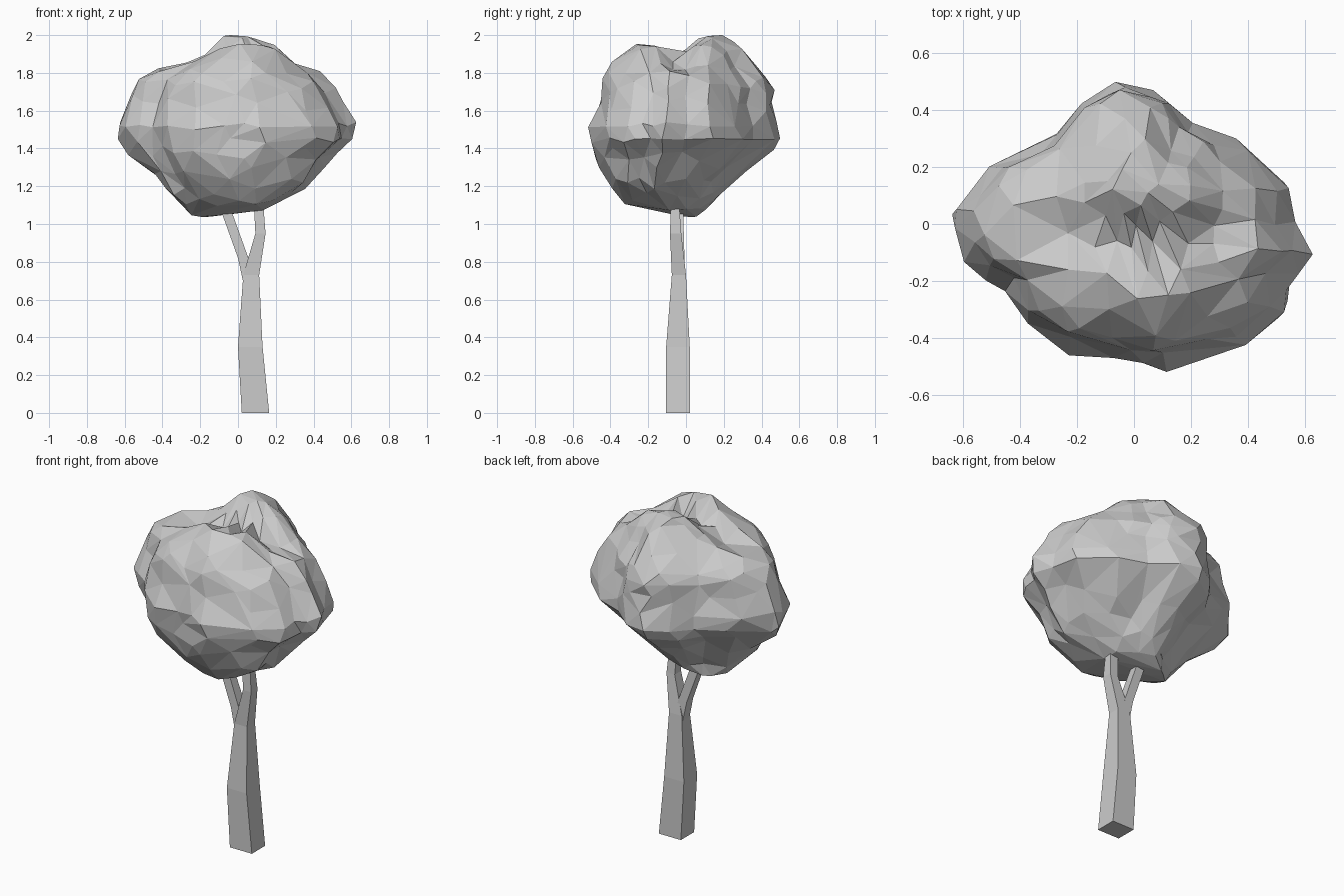
import bpy, bmesh, math
from mathutils import Vector, noise

if "Cube" in bpy.data.objects:
    bpy.data.objects.remove(bpy.data.objects["Cube"])


def finish(bm, name):
    bmesh.ops.recalc_face_normals(bm, faces=bm.faces)
    mesh = bpy.data.meshes.new(name)
    bm.to_mesh(mesh)
    bm.free()
    ob = bpy.data.objects.new(name, mesh)
    bpy.context.collection.objects.link(ob)
    return ob


def square_loft(name, sections):
    """Four-sided limb through (z, x0, x1, y0, y1) sections."""
    bm = bmesh.new()
    rings = [[bm.verts.new((x, y, z)) for x, y in
              ((x0, y0), (x1, y0), (x1, y1), (x0, y1))]
             for z, x0, x1, y0, y1 in sections]
    for a, b in zip(rings, rings[1:]):
        for i in range(4):
            j = (i + 1) % 4
            bm.faces.new((a[i], a[j], b[j], b[i]))
    bm.faces.new(rings[0][::-1])
    bm.faces.new(rings[-1])
    return finish(bm, name)


# Trunk running up into the right branch, and the left branch of the fork
square_loft("trunk", [(0, .02, .165, -.105, .02), (.35, .0, .13, -.105, .02),
                      (.73, .028, .112, -.075, .0), (.95, .092, .146, -.085, -.025),
                      (1.09, .085, .135, -.08, -.035), (1.2, .08, .12, -.08, -.04)])
square_loft("left_branch", [(.68, .03, .09, -.07, -.005), (.82, .0, .055, -.068, -.008),
                            (1.07, -.09, -.035, -.065, -.015), (1.2, -.12, -.08, -.06, -.02)])

# Crown extents by height: z, min x, max x, min y, max y
LEVELS = [(1.03, -.19, -.08, -.02, .06), (1.07, -.26, .12, -.18, .11),
          (1.11, -.31, .24, -.34, .15), (1.17, -.40, .36, -.39, .21),
          (1.23, -.44, .42, -.44, .26), (1.33, -.53, .50, -.49, .38),
          (1.40, -.61, .57, -.51, .47), (1.46, -.645, .65, -.515, .51),
          (1.53, -.655, .645, -.52, .50), (1.62, -.60, .59, -.475, .48),
          (1.72, -.56, .52, -.46, .48), (1.78, -.53, .48, -.44, .44),
          (1.84, -.40, .38, -.40, .38), (1.89, -.26, .31, -.34, .34),
          (1.95, -.15, .19, -.27, .29), (2.0, -.06, .0, .10, .20)]
# Crown outline seen from above
OUTLINE = [(.65, -.11), (.58, 0), (.56, .15), (.35, .31), (.21, .36), (.13, .46),
           (.05, .49), (-.06, .52), (-.21, .42), (-.29, .32), (-.50, .21),
           (-.655, .05), (-.61, -.1), (-.55, -.18), (-.45, -.22), (-.39, -.34),
           (-.22, -.45), (-.05, -.48), (.12, -.51), (.4, -.43), (.555, -.31), (.55, -.2)]
LOOP = [Vector((x / .655, y / .52)) for x, y in OUTLINE]


def extents(z):
    for a, b in zip(LEVELS, LEVELS[1:]):
        if z <= b[0]:
            f = (z - a[0]) / (b[0] - a[0])
            return [p + (q - p) * f for p, q in zip(a[1:], b[1:])]
    return LEVELS[-1][1:]


def outline_hit(d):
    """Where a ray from the centre along d crosses the outline."""
    for a, b in zip(LOOP, LOOP[1:] + LOOP[:1]):
        e = b - a
        den = d.x * e.y - d.y * e.x
        if abs(den) < 1e-9:
            continue
        r = (a.x * e.y - a.y * e.x) / den
        s = (a.x * d.y - a.y * d.x) / den
        if r > 0 and -1e-6 <= s <= 1 + 1e-6:
            return d * r
    return d


# Lumpy leaf crown
bm = bmesh.new()
bmesh.ops.create_icosphere(bm, subdivisions=4, radius=1)
for v in bm.verts:
    d = v.co.copy()
    z = 1.515 + .485 * max(-1, min(1, d.z))
    x0, x1, y0, y1 = extents(z)
    flat = Vector((d.x, d.y))
    u = outline_hit(flat.normalized()) if flat.length > 1e-4 else Vector((0, 0))
    p = Vector(((x0 + x1) / 2 + u.x * (x1 - x0) / 2,
                (y0 + y1) / 2 + u.y * (y1 - y0) / 2, z))
    # Groove between the front and back lobes of the top
    if z > 1.8:
        p.z -= .09 * min(1, (z - 1.8) / .1) * math.exp(-((p.y + .04) / .08) ** 2)
    # Irregular lumps
    p += d * (.03 * noise.noise(p * 5.5 + Vector((3, 7, 1))) - .002)
    v.co = p
crown = finish(bm, "leaf_crown")

# Reduce to large irregular facets
dec = crown.modifiers.new("facets", 'DECIMATE')
dec.ratio = .33
bpy.context.view_layer.objects.active = crown
crown.select_set(True)
bpy.ops.object.modifier_apply(modifier=dec.name)
